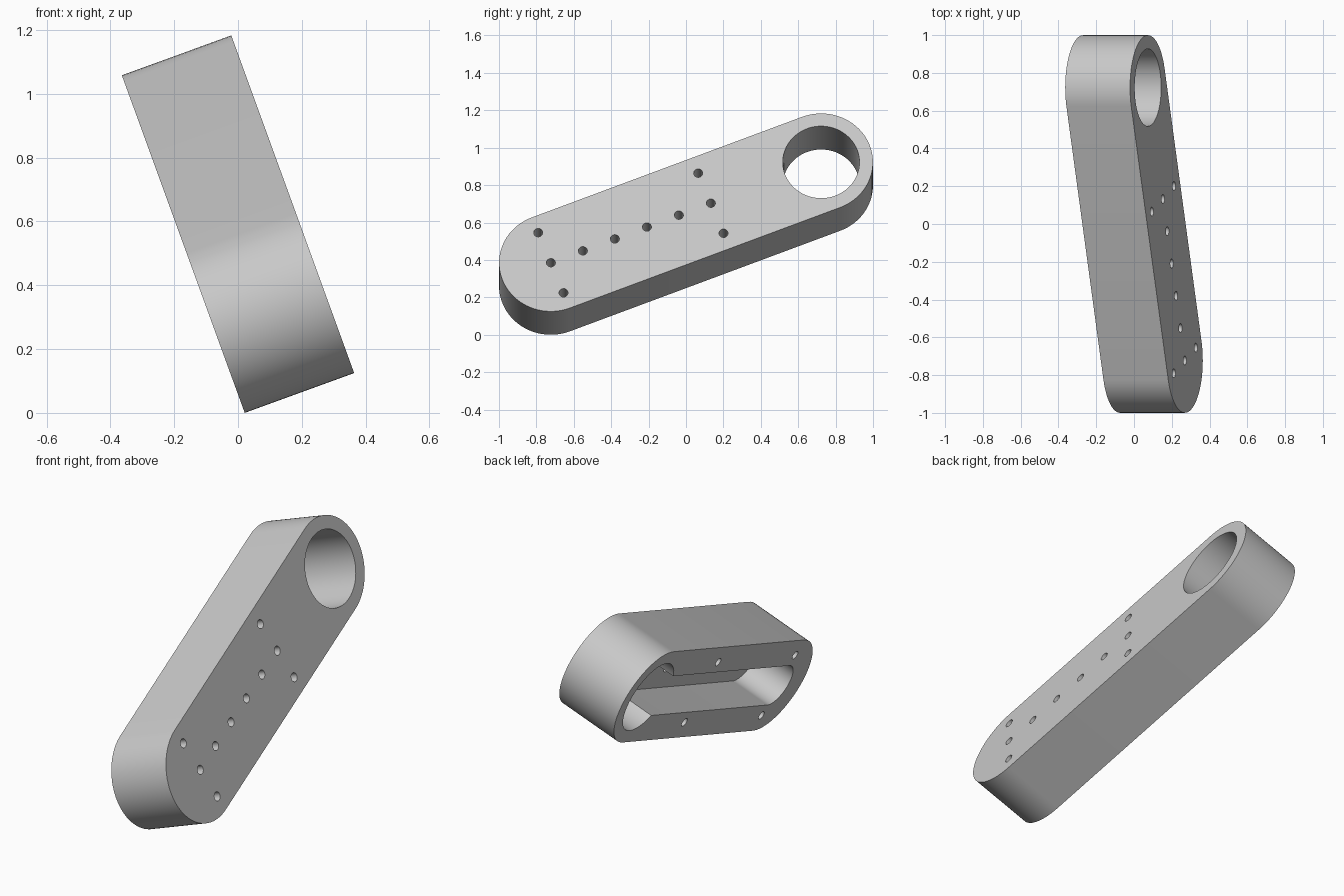
import bpy, bmesh, math
from mathutils import Matrix, Vector

old = bpy.data.objects.get("Cube")
if old:
    bpy.data.objects.remove(old, do_unlink=True)

HALF_LEN = 0.777      # link centre to each end centre
END_R = 0.277         # outer end radius
THICK = 0.365
BORE_R = 0.205
SLOT_R = 0.12
SLOT_DEPTH = 0.23
PITCH = 0.184         # spacing of the small holes
HOLE_R = 0.024

grey = bpy.data.materials.new("plain grey")
grey.use_nodes = True
colour = (0.58, 0.58, 0.58, 1)
grey.diffuse_color = colour
grey.node_tree.nodes["Principled BSDF"].inputs["Base Color"].default_value = colour


def add_prism(bm, outline, z0, z1):
    """Extrude a closed outline between two heights."""
    face = bm.faces.new([bm.verts.new((x, y, z0)) for x, y in outline])
    top = bmesh.ops.extrude_face_region(bm, geom=[face])["geom"]
    verts = [v for v in top if isinstance(v, bmesh.types.BMVert)]
    bmesh.ops.translate(bm, vec=(0, 0, z1 - z0), verts=verts)


def circle(cx, cy, r, n):
    return [(cx + r * math.cos(math.tau * i / n), cy + r * math.sin(math.tau * i / n))
            for i in range(n)]


def stadium(half, r, n=40):
    pts = []
    for side in (1, -1):
        for i in range(n + 1):
            t = math.pi * (i / n - 0.5)
            pts.append((side * (half + r * math.cos(t)), side * r * math.sin(t)))
    return pts


def prism_object(name, outlines, z0, z1):
    bm = bmesh.new()
    for outline in outlines:
        add_prism(bm, outline, z0, z1)
    bmesh.ops.recalc_face_normals(bm, faces=bm.faces)
    mesh = bpy.data.meshes.new(name)
    bm.to_mesh(mesh)
    bm.free()
    obj = bpy.data.objects.new(name, mesh)
    bpy.context.collection.objects.link(obj)
    return obj


# Link body and its cutters, built flat with the pocket opening downwards
back, front = -THICK / 2, THICK / 2
body = prism_object("link_arm", [stadium(HALF_LEN, END_R)], back, front)
body.data.materials.append(grey)

spots = [(-HALF_LEN + PITCH * k, 0) for k in range(6)]
spots += [(-HALF_LEN + PITCH * k, s * PITCH) for k in (0, 5) for s in (1, -1)]
cutters = [
    prism_object("bore_cutter", [circle(HALF_LEN, 0, BORE_R, 80)], back - 0.1, front + 0.1),
    prism_object("slot_cutter", [stadium(HALF_LEN, SLOT_R)], back - 0.1, back + SLOT_DEPTH),
    prism_object("hole_cutter", [circle(x, y, HOLE_R, 24) for x, y in spots],
                 back - 0.1, front + 0.1),
]
for cutter in cutters:
    cutter.hide_render = True
    mod = body.modifiers.new(cutter.name, 'BOOLEAN')
    mod.operation = 'DIFFERENCE'
    mod.solver = 'EXACT'
    mod.object = cutter

# Apply the cuts and remove the cutters
bpy.context.view_layer.update()
result = bpy.data.meshes.new_from_object(body.evaluated_get(bpy.context.evaluated_depsgraph_get()))
body.modifiers.clear()
body.data = result
for cutter in cutters:
    bpy.data.objects.remove(cutter, do_unlink=True)

# Tilt the arm: rise along its length, then lean the whole plate
lean, rise = math.radians(20), math.radians(21.6)
normal = Vector((math.cos(lean), 0, math.sin(lean)))
up = Vector((-math.sin(lean), 0, math.cos(lean)))
along = Vector((0, math.cos(rise), 0)) + up * math.sin(rise)
across = normal.cross(along)
body.data.transform(Matrix((along, across, normal)).transposed().to_4x4())
lowest = min(v.co.z for v in body.data.vertices)
body.data.transform(Matrix.Translation((0, 0, -lowest)))

bpy.ops.object.select_all(action='DESELECT')
body.select_set(True)
bpy.context.view_layer.objects.active = body
bpy.ops.object.shade_smooth_by_angle(angle=math.radians(30))
